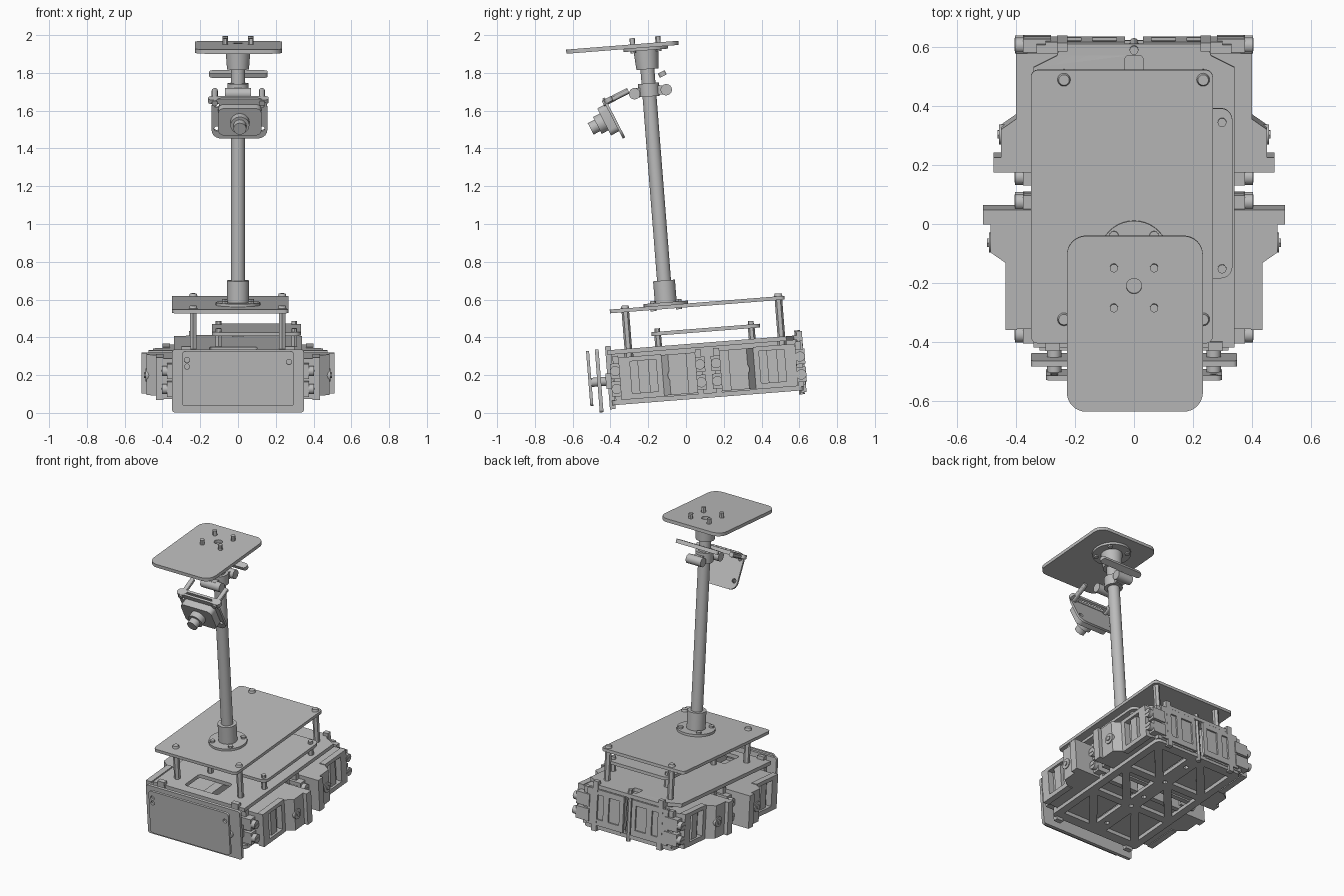
import bpy, bmesh, math
from mathutils import Matrix, Vector

if "Cube" in bpy.data.objects:
    bpy.data.objects.remove(bpy.data.objects["Cube"])

gray = bpy.data.materials.new("plain gray")
gray.use_nodes = True
gray.diffuse_color = (0.5, 0.5, 0.5, 1)
gray.node_tree.nodes["Principled BSDF"].inputs["Base Color"].default_value = (0.5, 0.5, 0.5, 1)

# The whole robot leans on its front bumper
TILT = Matrix.Rotation(math.radians(4.5), 4, 'X')
# Camera frame: x across, y up along the board, z out of the lens
CAMERA = Matrix.Translation((0.007, -0.378, 1.563)) @ Matrix.Rotation(math.radians(117.2), 4, 'X')
AXES = {'Z': Matrix.Identity(4),
        'Y': Matrix.Rotation(math.pi / 2, 4, 'X'),
        'X': Matrix(((0, 0, 1), (1, 0, 0), (0, 1, 0))).to_4x4()}
SIDES = ((1, "left"), (-1, "right"))
made = []


def finish(name, bm, frame):
    bmesh.ops.remove_doubles(bm, verts=bm.verts, dist=1e-5)
    bmesh.ops.recalc_face_normals(bm, faces=bm.faces)
    bm.transform(frame)
    mesh = bpy.data.meshes.new(name)
    bm.to_mesh(mesh)
    bm.free()
    mesh.materials.append(gray)
    ob = bpy.data.objects.new(name, mesh)
    bpy.context.collection.objects.link(ob)
    made.append(ob)


def plate(name, loops, centre, thick, axis='Z', frame=TILT):
    """Flat sheet from an outline followed by any hole outlines."""
    cu = bpy.data.curves.new(name, 'CURVE')
    cu.dimensions, cu.fill_mode, cu.extrude = '2D', 'BOTH', thick / 2
    for loop in loops:
        sp = cu.splines.new('POLY')
        sp.points.add(len(loop) - 1)
        for p, (x, y) in zip(sp.points, loop):
            p.co = (x, y, 0, 1)
        sp.use_cyclic_u = True
    tmp = bpy.data.objects.new(name + "_tmp", cu)
    bpy.context.collection.objects.link(tmp)
    dg = bpy.context.evaluated_depsgraph_get()
    mesh = bpy.data.meshes.new_from_object(tmp.evaluated_get(dg))
    bm = bmesh.new()
    bm.from_mesh(mesh)
    bpy.data.objects.remove(tmp)
    bpy.data.curves.remove(cu)
    bpy.data.meshes.remove(mesh)
    finish(name, bm, frame @ Matrix.Translation(centre) @ AXES[axis])


def rounded(x0, x1, y0, y1, r=0.03, n=5):
    pts = []
    for k, (cx, cy) in enumerate(((x1 - r, y1 - r), (x0 + r, y1 - r), (x0 + r, y0 + r), (x1 - r, y0 + r))):
        for i in range(n + 1):
            a = (k + i / n) * math.pi / 2
            pts.append((cx + r * math.cos(a), cy + r * math.sin(a)))
    return pts


def rect(x0, x1, y0, y1):
    return [(x0, y0), (x1, y0), (x1, y1), (x0, y1)]


def circle(x, y, r, n=20):
    return [(x + r * math.cos(i * math.tau / n), y + r * math.sin(i * math.tau / n)) for i in range(n)]


def box(name, x0, x1, y0, y1, z0, z1, frame=TILT):
    bm = bmesh.new()
    bmesh.ops.create_cube(bm, size=1)
    bm.transform(Matrix.Translation(((x0 + x1) / 2, (y0 + y1) / 2, (z0 + z1) / 2))
                 @ Matrix.Diagonal((abs(x1 - x0), abs(y1 - y0), abs(z1 - z0), 1)))
    finish(name, bm, frame)


def rod(name, a, b, r, n=24, r2=None, frame=TILT):
    a, b = Vector(a), Vector(b)
    bm = bmesh.new()
    bmesh.ops.create_cone(bm, cap_ends=True, segments=n, radius1=r, radius2=r2 or r, depth=(b - a).length)
    turn = (b - a).to_track_quat('Z', 'Y').to_matrix().to_4x4()
    finish(name, bm, frame @ Matrix.Translation((a + b) / 2) @ turn)


# Chassis: trussed floor, deck with a cable opening
holes = []
for x0, x1 in ((-0.28, -0.05), (0.05, 0.28)):
    for y0, y1 in ((-0.32, -0.05), (0.0, 0.26), (0.31, 0.57)):
        g = 0.035
        holes += [[(x0, y0 + g), (x0, y1), (x1 - g, y1)], [(x0 + g, y0), (x1, y1 - g), (x1, y0)]]
holes += [circle(0, y, 0.015, 12) for y in (-0.25, -0.02, 0.1, 0.3, 0.5)]
plate("chassis_floor", [rounded(-0.33, 0.33, -0.385, 0.63)] + holes, (0, 0, 0.083), 0.025)
deck = [(-0.34, -0.39), (0.34, -0.39), (0.34, 0.56), (0.26, 0.6), (0.25, 0.64), (-0.25, 0.64), (-0.26, 0.6), (-0.34, 0.56)]
plate("chassis_deck", [deck, rounded(-0.15, 0.1, -0.33, -0.17, 0.02), rounded(-0.03, 0.03, 0.53, 0.6, 0.01)],
      (0, 0, 0.351), 0.024)
box("centre_spine", -0.03, 0.03, -0.38, 0.61, 0.09, 0.34)

# Front bumper: two sheets on short spacers
plate("bumper_inner", [rounded(-0.349, 0.349, 0.038, 0.372, 0.015)], (0, -0.445, 0), 0.02, 'Y')
plate("bumper_outer", [rounded(-0.297, 0.297, 0.075, 0.367, 0.02)]
      + [circle(x, z, 0.014, 12) for x, z in ((-0.27, 0.32), (-0.27, 0.285), (0.27, 0.31))], (0, -0.494, 0), 0.016, 'Y')
for s, side in SIDES:
    rod(side + "_bumper_spacer", (s * 0.27, -0.5, 0.2), (s * 0.27, -0.38, 0.2), 0.024)
    box(side + "_bumper_bracket", s * 0.22, s * 0.32, -0.41, -0.38, 0.16, 0.24)


def motor(s, name, near, far, out):
    """Drive motor; near is its end at the middle of the chassis."""
    d = 1 if far > near else -1
    o = 0.4 + out
    prof = [(0.05, 0), (o + 0.075, 0), (o + 0.075, 0.05), (o + 0.05, 0.05), (o + 0.05, 0.145),
            (o, 0.18), (o - 0.04, 0.18), (o - 0.04, 0.405), (0.05, 0.405)]
    plate(name + "_body", [[(s * x, near + d * v) for x, v in prof]], (0, 0, 0.208), 0.215)
    ya, yb = sorted((near + d * 0.18, far))
    wa, wb = sorted((near + d * 0.21, far - d * 0.06))
    plate(name + "_side_frame", [rect(ya, yb, 0.095, 0.32), rect(wa, wb, 0.125, 0.295)],
          (s * (o - 0.02), 0, 0), 0.04, 'X')
    box(name + "_inner_rib", s * (o - 0.05), s * (o - 0.015), wa + 0.04, wb - 0.04, 0.125, 0.295)
    hub = near + d * 0.12
    rod(name + "_hub", (s * o, hub, 0.205), (s * (o + 0.056), hub, 0.205), 0.034)
    rod(name + "_hub_bolt", (s * o, hub, 0.205), (s * (o + 0.062), hub, 0.205), 0.016, 6)
    # Mounting lugs with paired screws at both ends
    for end, y, k in (("near", near, -d), ("far", far, d)):
        box(name + f"_{end}_lug", s * 0.05, s * 0.33, y, y + k * 0.03, 0.09, 0.33)
        for z in (0.155, 0.25):
            yc = y + k * 0.021
            box(name + f"_{end}_tab", s * 0.28, s * 0.375, yc - 0.026, yc + 0.026, z - 0.04, z + 0.04)
            rod(name + f"_{end}_screw", (s * 0.37, yc, z), (s * 0.402, yc, z), 0.027, 16)
            box(name + f"_{end}_screw_slot", s * 0.40, s * 0.405, yc - 0.018, yc + 0.018, z - 0.004, z + 0.004)


for s, side in SIDES:
    motor(s, side + "_front_motor", 0.073, -0.335, 0.035)
    motor(s, side + "_rear_motor", 0.2, 0.604, 0.0)
    # Rear face: windowed mounting frame and edge posts
    plate(side + "_rear_frame", [rect(s * 0.03, s * 0.3, 0.1, 0.335), rect(s * 0.06, s * 0.14, 0.14, 0.3),
                                 rect(s * 0.18, s * 0.26, 0.14, 0.3)], (0, 0.636, 0), 0.016, 'Y')
    box(side + "_rear_post", s * 0.225, s * 0.26, 0.615, 0.645, 0.06, 0.385)
    box(side + "_front_post", s * 0.25, s * 0.3, -0.4, -0.37, 0.05, 0.385)
rod("tail_pin", (0, 0.62, 0.05), (0, 0.62, 0.39), 0.015, 12)

# Raised shelf offset to the left
plate("shelf", [rounded(-0.138, 0.333, -0.15, 0.427, 0.04)], (0, 0, 0.43), 0.02)
for x in (-0.103, 0.298):
    for y in (-0.117, 0.38):
        rod("shelf_standoff", (x, y, 0.355), (x, y, 0.425), 0.018, 6)
        rod("shelf_screw", (x, y, 0.435), (x, y, 0.458), 0.015, 12)

# Upper deck on tall standoffs
plate("upper_deck", [rounded(-0.349, 0.267, -0.36, 0.568, 0.025)], (0, 0, 0.567), 0.02)
for x in (-0.237, 0.234):
    for y in (-0.278, 0.535):
        rod("deck_standoff", (x, y, 0.355), (x, y, 0.56), 0.02, 6)
        rod("deck_screw_head", (x, y, 0.57), (x, y, 0.592), 0.024, 16, 0.018)
        rod("deck_nut", (x, y, 0.315), (x, y, 0.342), 0.024, 6)

# Mast with a flanged socket at each end
M = -0.061
rod("mast", (0, M, 0.57), (0, M, 1.94), 0.037, 32)
rod("lower_flange", (0, M, 0.575), (0, M, 0.592), 0.118, 40)
rod("lower_socket", (0, M, 0.59), (0, M, 0.708), 0.058, 32)
rod("upper_flange", (0, M, 1.93), (0, M, 1.946), 0.118, 40)
rod("upper_socket", (0, M, 1.83), (0, M, 1.932), 0.058, 32, 0.066)

# Top tray with a centre hole and four protruding screws
plate("top_tray", [rounded(-0.227, 0.233, -0.482, 0.114, 0.065, 8), circle(0, M + 0.005, 0.026)], (0, 0, 1.956), 0.022)
for i in range(4):
    a = (i + 0.5) * math.pi / 2
    x, y = 0.096 * math.cos(a), M + 0.096 * math.sin(a)
    rod("tray_screw", (x, y, 1.92), (x, y, 2.0), 0.014, 12)
    rod("flange_screw", (x, y, 0.55), (x, y, 0.604), 0.016, 12)

# Clamp around the mast
rod("clamp_ring", (0, M, 1.685), (0, M, 1.755), 0.056, 32)
box("clamp_front_lug", -0.03, 0.03, -0.15, M, 1.69, 1.735)
box("clamp_rear_lug", -0.03, 0.03, M, 0.03, 1.69, 1.738)
rod("clamp_front_bolt", (-0.07, -0.139, 1.706), (0.07, -0.139, 1.706), 0.03)
rod("clamp_rear_bolt", (-0.055, 0.03, 1.714), (0.055, 0.03, 1.714), 0.03)

# Camera bracket, board, housing and lens
bar = [rounded(-0.165, 0.155, -0.01, 0.035, 0.02), rounded(-0.1, 0.09, 0.005, 0.02, 0.005)]
plate("camera_bracket", [[(x, -z) for x, z in loop] for loop in bar], (0, 0.098, 0), 0.025, 'Y', CAMERA)
plate("bracket_rear_bar", [rounded(-0.16, 0.15, -0.13, -0.09, 0.018)], (0, 0.09, -0.22), 0.025, 'Y', CAMERA)
for x in (-0.13, 0.12):
    rod("bracket_rod", (x, 0.094, -0.13), (x, 0.094, 0.02), 0.016, 12, frame=CAMERA)
board_holes = [circle(x, y, 0.014, 12) for x in (-0.12, 0.12) for y in (-0.06, 0.08)]
plate("camera_board", [rounded(-0.147, 0.148, -0.118, 0.118, 0.05)] + board_holes, (0, 0, 0.005), 0.014, 'Z', CAMERA)
plate("camera_housing", [rounded(-0.112, 0.117, -0.075, 0.085, 0.03)], (0, 0, 0.035), 0.05, 'Z', CAMERA)
rod("lens_base", (0.003, 0.005, 0.05), (0.003, 0.005, 0.1), 0.05, 32, frame=CAMERA)
rod("lens_barrel", (0.003, 0.005, 0.09), (0.003, 0.005, 0.14), 0.034, 32, frame=CAMERA)

# Smooth the round parts and keep the edges crisp
bpy.ops.object.select_all(action='DESELECT')
for ob in made:
    ob.select_set(True)
bpy.context.view_layer.objects.active = made[0]
bpy.ops.object.shade_smooth_by_angle(angle=math.radians(30))
